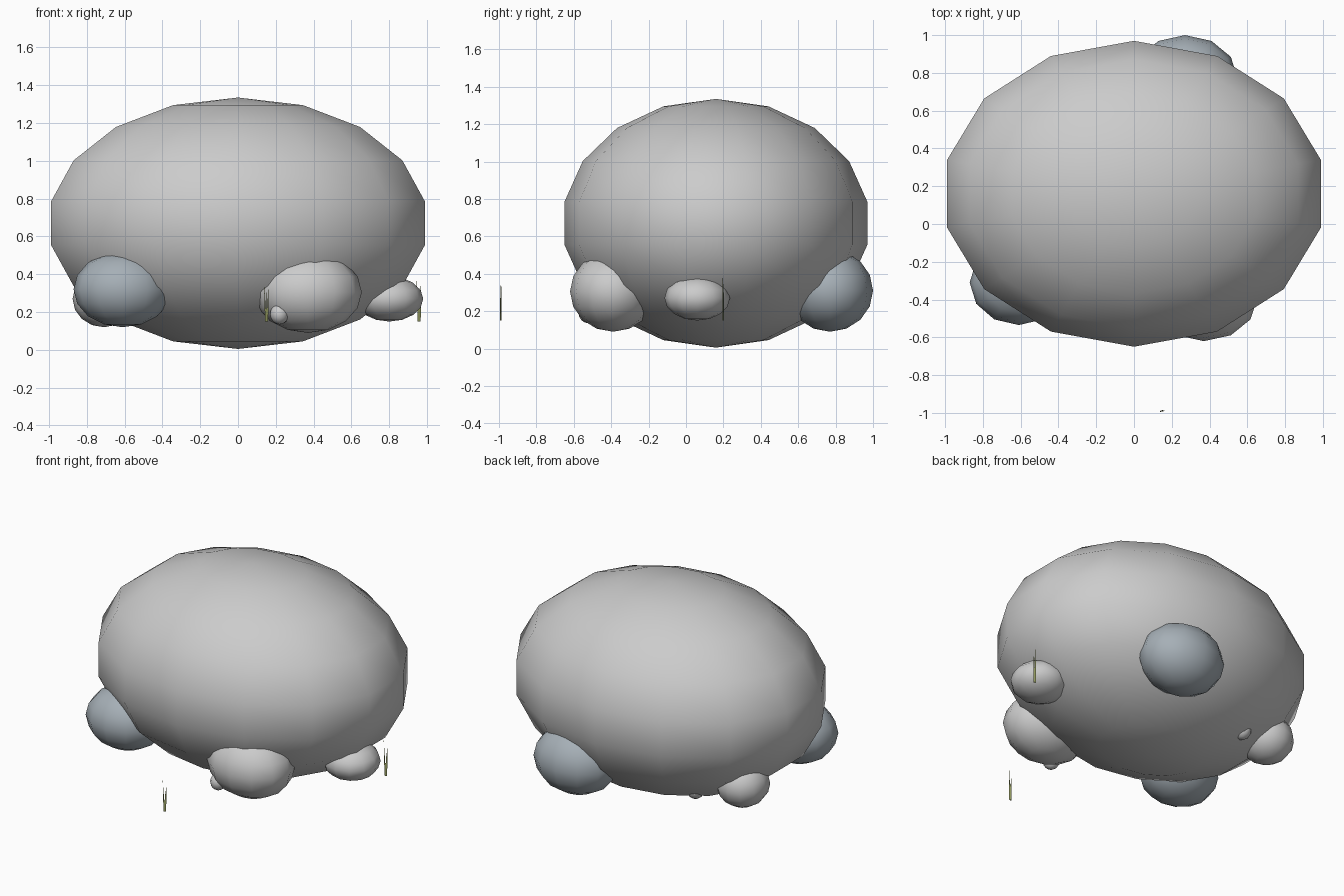
import bpy, math

if "Cube" in bpy.data.objects:
    bpy.data.objects.remove(bpy.data.objects["Cube"])

def material(name, color):
    m = bpy.data.materials.new(name)
    m.diffuse_color = (*color, 1)
    m.use_nodes = True
    m.node_tree.nodes["Principled BSDF"].inputs["Base Color"].default_value = m.diffuse_color
    return m

slate = material("slate", (0.38, 0.43, 0.47))
olive = material("olive", (0.30, 0.33, 0.12))

def rock(name, center, radii, segments=12, rings=8, mat=None):
    bpy.ops.mesh.primitive_uv_sphere_add(segments=segments, ring_count=rings, location=center)
    ob = bpy.context.object
    ob.name = name
    ob.scale = radii
    bpy.ops.object.transform_apply(location=False, rotation=False, scale=True)
    bpy.ops.object.shade_smooth()
    if mat:
        ob.data.materials.append(mat)
    return ob

# Main boulder
rock("boulder", (0, 0.16, 0.67), (1.03, 0.822, 0.665), 14, 9)

# Slate stones around the base
rock("slate_stone_front", (-0.61, -0.31, 0.32), (0.26, 0.225, 0.20), mat=slate)
rock("slate_stone_back", (0.27, 0.77, 0.31), (0.28, 0.23, 0.22), mat=slate)

# Grey stones around the base
rock("stone_front", (0.37, -0.39, 0.305), (0.285, 0.23, 0.215))
rock("stone_right", (0.80, 0.06, 0.27), (0.18, 0.175, 0.12))
rock("stone_left", (-0.71, 0.41, 0.27), (0.165, 0.17, 0.15))

# Pebbles
rock("pebble_front", (0.22, -0.52, 0.19), (0.05, 0.055, 0.055))
rock("pebble_back", (-0.43, 0.51, 0.19), (0.055, 0.06, 0.06))

def tuft(name, x, y, z, height):
    """Thin three-sided blades leaning apart from one root."""
    verts, faces = [], []
    for lean, dy, h in ((-0.013, -0.004, 1.0), (0.012, 0.003, 0.97), (0.002, 0.004, 0.75)):
        n = len(verts)
        bx = x + lean * 0.3
        for k in range(3):
            a = math.tau * k / 3
            verts.append((bx + 0.006 * math.cos(a), y + 0.005 * math.sin(a), z))
        verts.append((x + lean, y + dy, z + height * h))
        faces += [(n, n + 1, n + 3), (n + 1, n + 2, n + 3), (n + 2, n, n + 3), (n + 2, n + 1, n)]
    mesh = bpy.data.meshes.new(name)
    mesh.from_pydata(verts, [], faces)
    mesh.materials.append(olive)
    ob = bpy.data.objects.new(name, mesh)
    bpy.context.collection.objects.link(ob)

# Grass tufts
tuft("grass_front", 0.15, -0.99, 0.15, 0.21)
tuft("grass_right", 0.957, 0.20, 0.15, 0.24)
